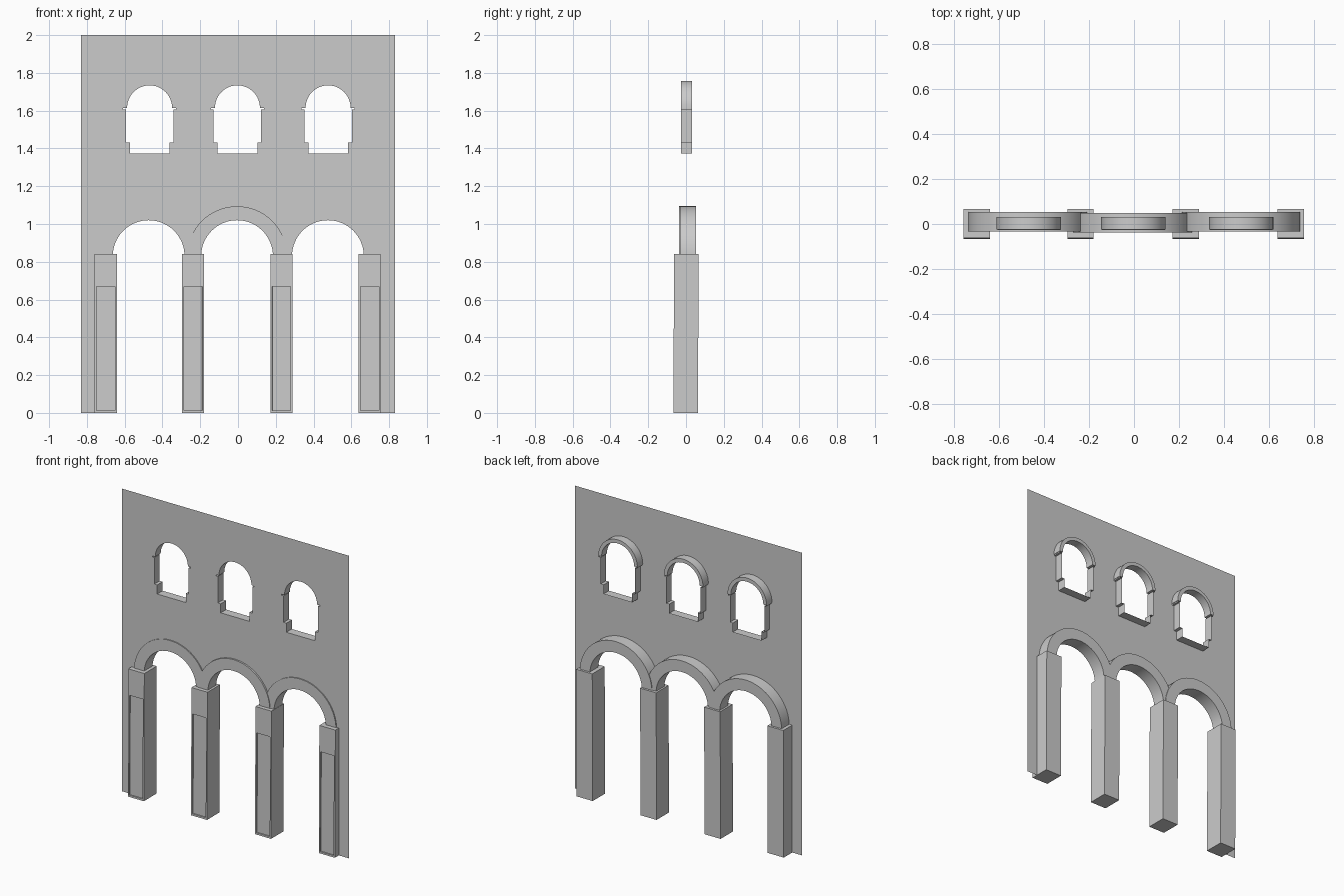
import bpy, bmesh, math

if "Cube" in bpy.data.objects:
    bpy.data.objects.remove(bpy.data.objects["Cube"])

stone = bpy.data.materials.new("grey_stone")
stone.diffuse_color = (0.6, 0.6, 0.6, 1)
stone.use_nodes = True
stone.node_tree.nodes["Principled BSDF"].inputs["Base Color"].default_value = stone.diffuse_color

WALL_Y = -0.026
ARCH_Z, ARCH_IN, ARCH_OUT = 0.83, 0.19, 0.264
ARCHES = (-0.473, -0.005, 0.476)
PILLARS = (-0.70, -0.238, 0.23, 0.697)
WINDOWS = (-0.468, -0.003, 0.477)
WIN_Z, WIN_IN, WIN_OUT = 1.615, 0.119, 0.143


def finish(name, bm, smooth=False):
    bmesh.ops.recalc_face_normals(bm, faces=bm.faces)
    me = bpy.data.meshes.new(name)
    bm.to_mesh(me)
    bm.free()
    ob = bpy.data.objects.new(name, me)
    bpy.context.collection.objects.link(ob)
    me.materials.append(stone)
    if smooth:
        bpy.ops.object.select_all(action='DESELECT')
        ob.select_set(True)
        bpy.context.view_layer.objects.active = ob
        bpy.ops.object.shade_smooth_by_angle(angle=math.radians(30))
    return ob


def arc(cx, cz, r, n=32):
    """Half circle from left to right."""
    return [(cx - r * math.cos(math.pi * i / n), cz + r * math.sin(math.pi * i / n))
            for i in range(n + 1)]


def arch_ring(name, cx, cz, r_in, r_out, y0, y1):
    bm = bmesh.new()
    rows = []
    for (xi, zi), (xo, zo) in zip(arc(cx, cz, r_in), arc(cx, cz, r_out)):
        rows.append([bm.verts.new(p) for p in
                     ((xi, y0, zi), (xo, y0, zo), (xo, y1, zo), (xi, y1, zi))])
    for a, b in zip(rows, rows[1:]):
        for k in range(4):
            bm.faces.new((a[k], a[(k + 1) % 4], b[(k + 1) % 4], b[k]))
    bm.faces.new(rows[0])
    bm.faces.new(rows[-1])
    return finish(name, bm, True)


def jamb_outline(cx):
    """Opening below the window arch, right to left."""
    half = [(0.14, WIN_Z), (0.14, 1.607), (0.126, 1.607), (0.126, 1.432),
            (0.105, 1.432), (0.105, 1.372)]
    return ([(cx + x, z) for x, z in half] +
            [(cx - x, z) for x, z in reversed(half)])


# thin wall with arcade cut out of its lower edge and three window holes
bm = bmesh.new()
outer = [(-0.83, 0), (-0.83, 2), (0.83, 2), (0.83, 0)]
for cx in reversed(ARCHES):
    r = 0.205
    outer += [(cx + r, 0)] + arc(cx, ARCH_Z, r)[::-1] + [(cx - r, 0)]
loops = [outer] + [arc(c, WIN_Z, WIN_IN + 0.003) + jamb_outline(c) for c in WINDOWS]
edges = []
for loop in loops:
    vs = [bm.verts.new((x, WALL_Y, z)) for x, z in loop]
    edges += [bm.edges.new((vs[i - 1], vs[i])) for i in range(len(vs))]
bmesh.ops.triangle_fill(bm, use_beauty=True, use_dissolve=False, edges=edges,
                        normal=(0, -1, 0))
finish("wall", bm)

# arcade arches, the middle one set slightly forward
for i, cx in enumerate(ARCHES):
    dy = -0.004 if i == 1 else 0
    arch_ring(f"arch_{i + 1}", cx, ARCH_Z, ARCH_IN, ARCH_OUT, -0.033 + dy, 0.053 + dy)

# window arches and the thin reveals beneath them
for i, cx in enumerate(WINDOWS):
    arch_ring(f"window_arch_{i + 1}", cx, WIN_Z, WIN_IN, WIN_OUT, -0.0255, 0.031)
    bm = bmesh.new()
    pts = jamb_outline(cx)
    f = [bm.verts.new((x, WALL_Y, z)) for x, z in pts]
    b = [bm.verts.new((x, 0.031, z)) for x, z in pts]
    for k in range(len(pts) - 1):
        bm.faces.new((f[k], f[k + 1], b[k + 1], b[k]))
    finish(f"window_reveal_{i + 1}", bm)

# pillars: slightly leaning boxes with a sunk front panel
for i, cx in enumerate(PILLARS):
    bm = bmesh.new()
    bmesh.ops.create_cube(bm, size=1)
    for v in bm.verts:
        z = (v.co.z + 0.5) * 0.842
        lean = -0.0025 if v.co.z < 0 else 0.0025
        v.co = (cx + v.co.x * 0.117, v.co.y * 0.13 + lean, z)
    bm.normal_update()
    front = min(bm.faces, key=lambda fc: fc.calc_center_median().y)
    bmesh.ops.inset_individual(bm, faces=[front], thickness=0.0135)
    for v in front.verts:
        v.co.z = 0.67 if v.co.z > 0.4 else 0.012
        v.co.y = -0.0675 + 0.005 * v.co.z / 0.842
    bmesh.ops.inset_individual(bm, faces=[front], thickness=0.0005, depth=-0.008)
    finish(f"pillar_{i + 1}", bm)
